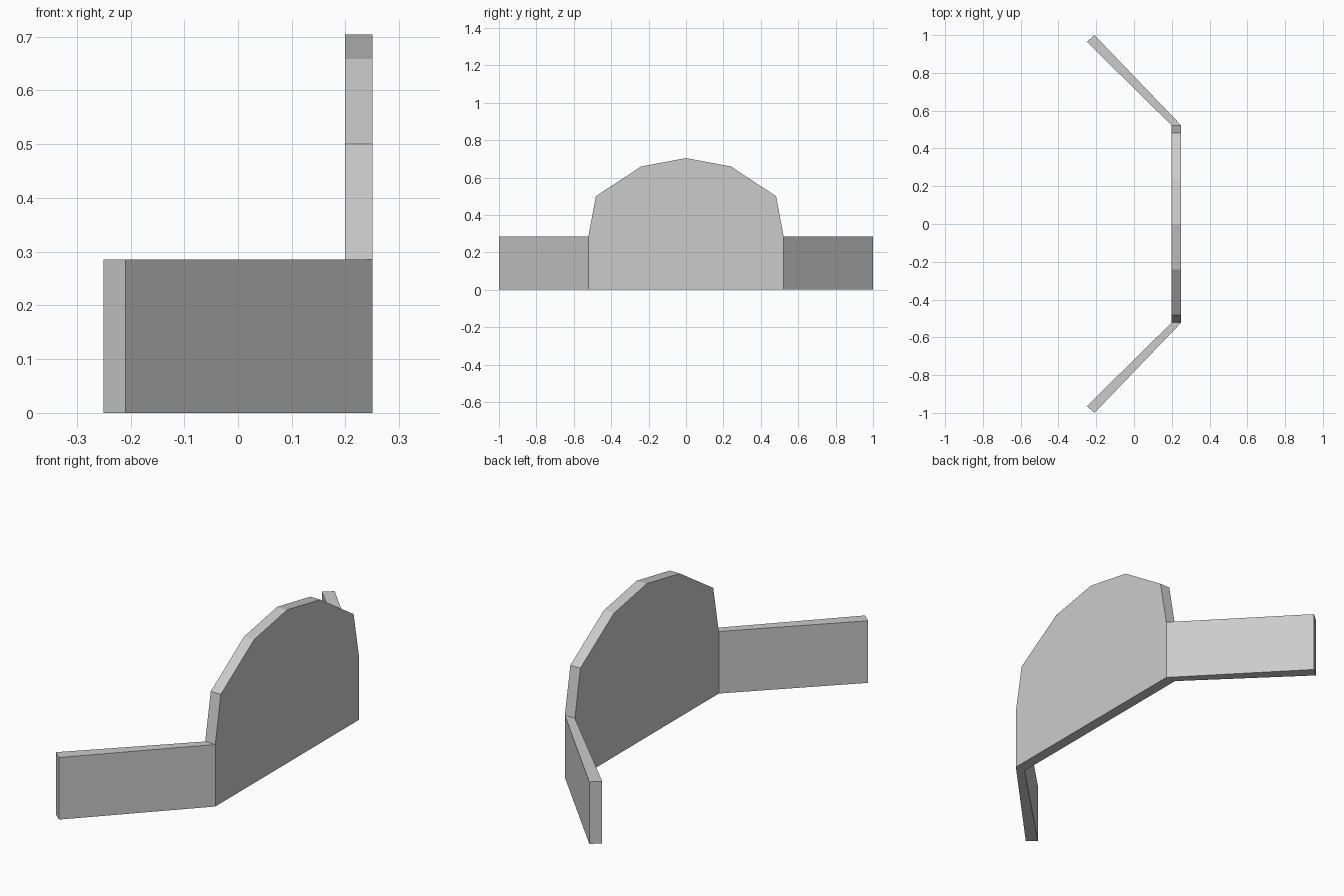
import bpy
import bmesh
from mathutils import Vector

cube = bpy.data.objects.get("Cube")
if cube:
    bpy.data.objects.remove(cube, do_unlink=True)

grey = bpy.data.materials.new("plain grey")
grey.use_nodes = True
grey.diffuse_color = (0.6, 0.6, 0.6, 1)
grey.node_tree.nodes["Principled BSDF"].inputs["Base Color"].default_value = (0.6, 0.6, 0.6, 1)


def prism(name, outline, direction):
    """Extrude a flat outline along a direction into a closed solid."""
    bm = bmesh.new()
    face = bm.faces.new([bm.verts.new(p) for p in outline])
    moved = bmesh.ops.extrude_face_region(bm, geom=[face], use_keep_orig=True)["geom"]
    verts = [v for v in moved if isinstance(v, bmesh.types.BMVert)]
    bmesh.ops.translate(bm, verts=verts, vec=Vector(direction))
    bmesh.ops.recalc_face_normals(bm, faces=bm.faces)
    mesh = bpy.data.meshes.new(name)
    bm.to_mesh(mesh)
    bm.free()
    mesh.materials.append(grey)
    obj = bpy.data.objects.new(name, mesh)
    bpy.context.collection.objects.link(obj)


INNER, OUTER = 0.199, 0.25
HALF, WING_TOP = 0.522, 0.285

# Arched centre panel
half_arch = [(HALF, 0), (HALF, WING_TOP), (0.482, 0.5), (0.24, 0.659)]
arch = half_arch + [(0, 0.704)] + [(-y, z) for y, z in reversed(half_arch)]
prism("arched_panel", [(INNER, y, z) for y, z in arch], (OUTER - INNER, 0, 0))

# Low angled wings at both ends
plan = [(INNER, HALF), (OUTER, HALF), (-0.209, 1), (-0.25, 0.965)]
for name, side in (("front_wing", -1), ("back_wing", 1)):
    prism(name, [(x, side * y, 0) for x, y in plan], (0, 0, WING_TOP))
